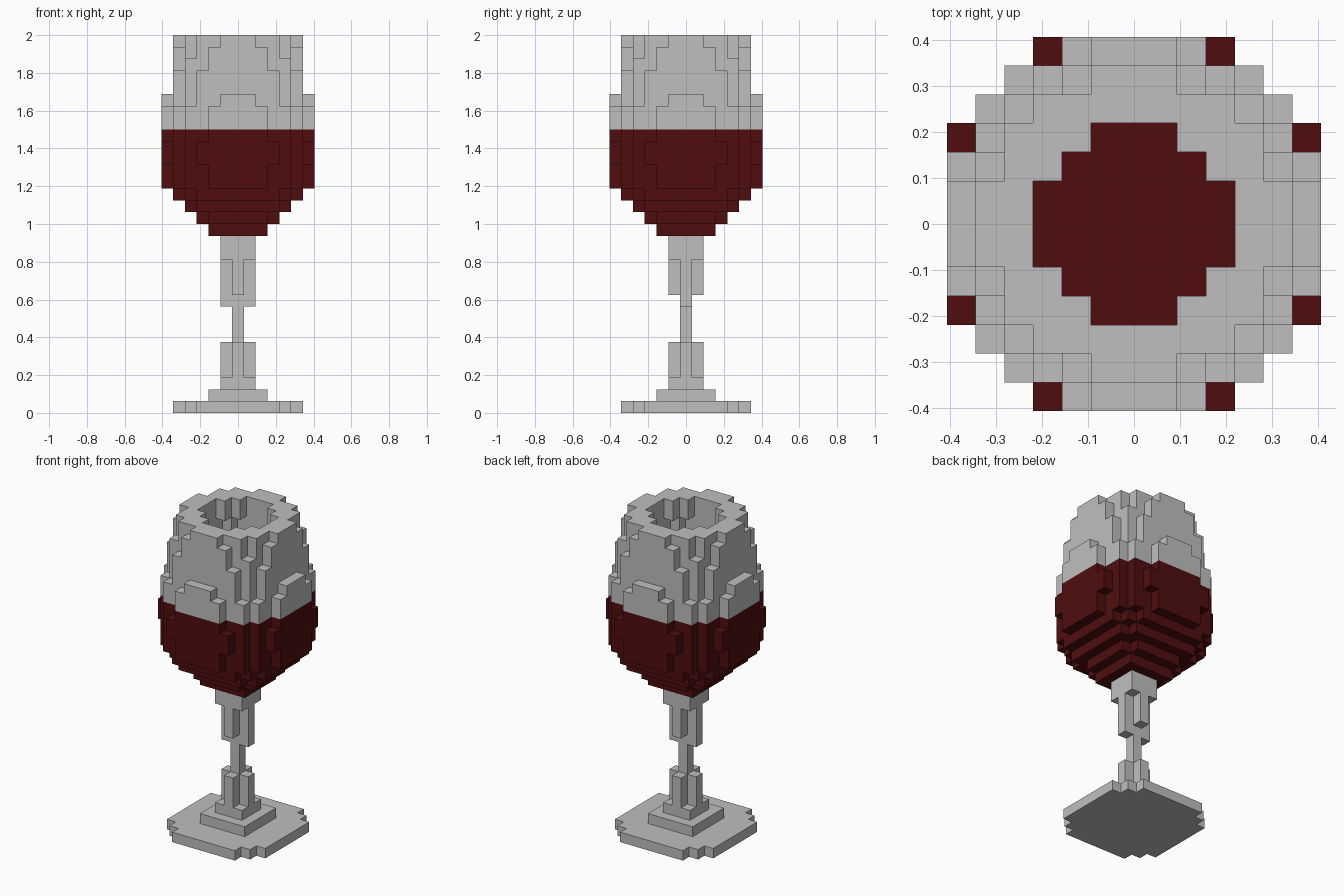
import bpy
import bmesh
from mathutils import Vector

cube = bpy.data.objects.get("Cube")
if cube:
    bpy.data.objects.remove(cube)

UNIT = 2 / 32  # edge of one block


def material(name, color):
    mat = bpy.data.materials.new(name)
    mat.use_nodes = True
    mat.diffuse_color = color
    mat.node_tree.nodes["Principled BSDF"].inputs["Base Color"].default_value = color
    return mat


glass = material("pale_grey_glass", (0.52, 0.52, 0.52, 1))
wine = material("dark_red_wine", (0.08, 0.004, 0.0044, 1))


def rects(*pairs):
    """Blocks covered by centred rectangles of the given half sizes."""
    return {(x, y) for a, b in pairs
            for x in range(-a, a + 1) for y in range(-b, b + 1)}


def both(*pairs):
    """As rects, with every rectangle also turned a quarter."""
    return rects(*pairs, *[(b, a) for a, b in pairs])


def stack(*runs):
    """Stack runs of (first layer, last layer, cross-section)."""
    return {(x, y, z) for first, last, section in runs
            for z in range(first, last + 1) for x, y in section}


# Bowl cross-sections and the opening
belly = [(5, 4)]
shoulder = [(5, 3), (4, 4)]
mouth = both((3, 1), (2, 2))
throat = both((3, 2))
hollow = both((4, 1), (3, 3))
cross = both((1, 0))

parts = {
    "foot": (glass, stack(
        (0, 0, both((5, 3), (4, 4))),
        (1, 1, rects((2, 2))))),
    "stem": (glass, stack(
        (2, 2, rects((1, 1))),
        (3, 5, cross),
        (6, 8, rects((0, 0))),
        (9, 9, rects((1, 0))),
        (10, 12, cross),
        (13, 14, rects((1, 1))))),
    "wine_filled_bowl": (wine, stack(
        (15, 15, rects((2, 2))),
        (16, 16, both((3, 2))),
        (17, 17, both((4, 3))),
        (18, 18, both(*shoulder)),
        (19, 20, both((6, 2), *belly)),
        (21, 22, both((6, 3), *belly)),
        (23, 23, both((6, 2), *belly)))),
    "glass_rim": (glass, stack(
        (24, 25, both((6, 2), *belly) - hollow),
        (26, 26, both((6, 1), *shoulder) - hollow),
        (27, 28, both(*shoulder) - throat),
        (29, 29, both((5, 2), (4, 4)) - throat),
        (30, 30, both((5, 2), (4, 3)) - mouth),
        (31, 31, both((5, 1), (4, 3)) - mouth))),
}
solid = set().union(*[blocks for _, blocks in parts.values()])


def build(name, mat, blocks):
    """Skin the blocks with their exposed faces only."""
    bm = bmesh.new()
    for block in sorted(blocks):
        center = Vector(block) + Vector((0, 0, 0.5))
        for axis in range(3):
            for side in (-1, 1):
                neighbour = list(block)
                neighbour[axis] += side
                if tuple(neighbour) in solid:
                    continue
                n, u, v = Vector(), Vector(), Vector()
                n[axis] = side / 2
                u[(axis + 1) % 3] = side / 2
                v[(axis + 2) % 3] = 0.5
                corners = (-u - v, u - v, u + v, v - u)
                bm.faces.new([bm.verts.new((center + n + c) * UNIT) for c in corners])
    bmesh.ops.remove_doubles(bm, verts=bm.verts, dist=UNIT / 100)
    mesh = bpy.data.meshes.new(name)
    bm.to_mesh(mesh)
    bm.free()
    mesh.materials.append(mat)
    bpy.context.collection.objects.link(bpy.data.objects.new(name, mesh))


for part, (mat, blocks) in parts.items():
    build(part, mat, blocks)
